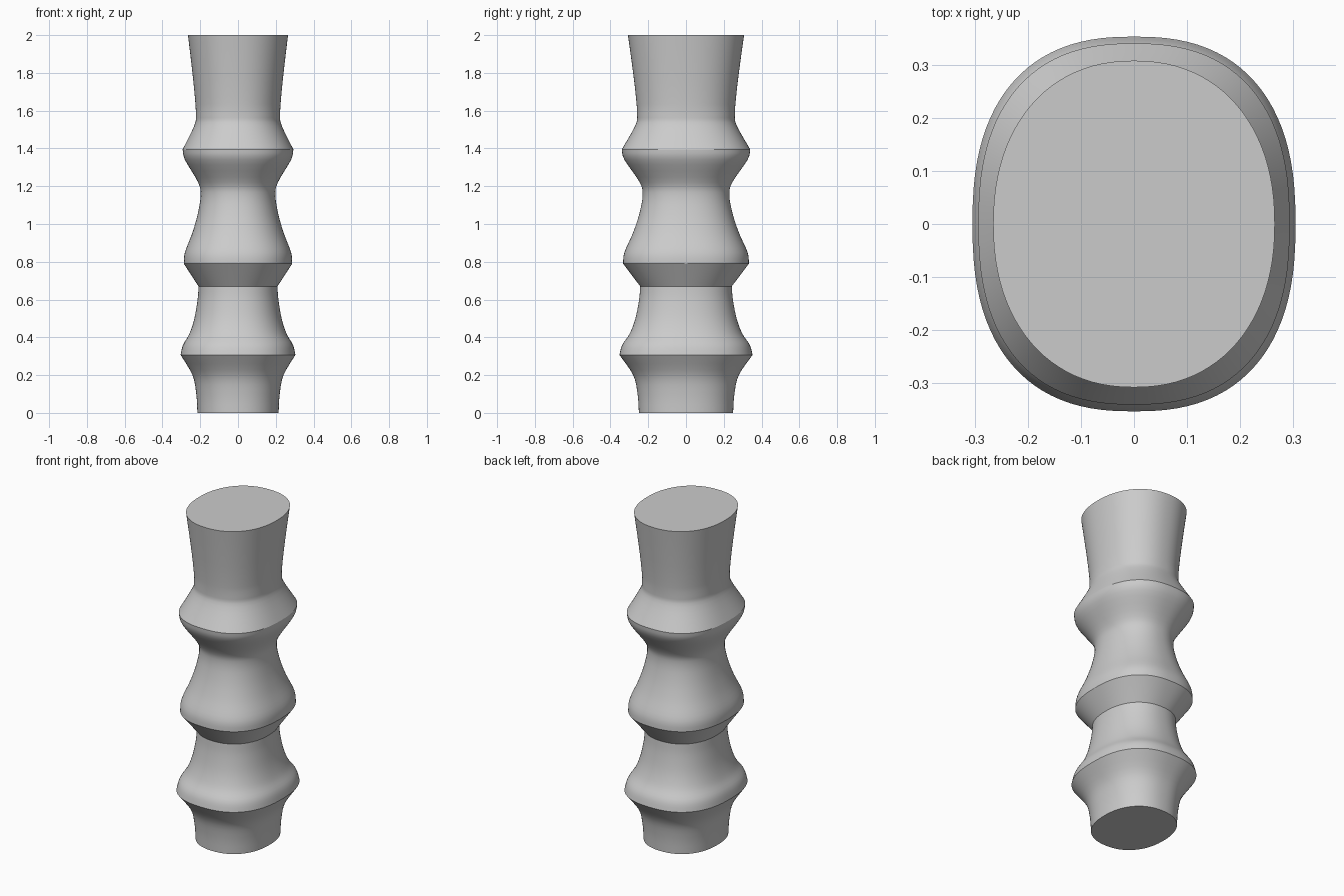
import bpy, bmesh, math

if "Cube" in bpy.data.objects:
    bpy.data.objects.remove(bpy.data.objects["Cube"])

SIDES, STEPS, DEPTH = 96, 4, 1.16

# Half-width profile (height, radius), split where the stalk has a hard ridge
SECTIONS = [
    [(0, .215), (.1, .221), (.2, .241), (.307, .304)],
    [(.307, .304), (.36, .291), (.42, .257), (.5, .231), (.6, .214), (.67, .209)],
    [(.67, .209), (.79, .287)],
    [(.79, .287), (.85, .281), (.95, .243), (1.05, .214), (1.15, .198),
     (1.22, .211), (1.34, .281), (1.395, .293)],
    [(1.395, .293), (1.52, .232), (1.58, .223), (1.7, .231), (1.85, .247), (2, .265)],
]


def smooth_path(pts):
    """Catmull-Rom samples through the points of one section."""
    p = [pts[0]] + pts + [pts[-1]]
    out = []
    for a, b, c, d in zip(p, p[1:], p[2:], p[3:]):
        for k in range(STEPS):
            t = k / STEPS
            out.append([.5 * (2 * q + (r - o) * t + (2 * o - 5 * q + 4 * r - s) * t * t
                              + (3 * q - o - 3 * r + s) * t ** 3)
                        for o, q, r, s in zip(a, b, c, d)])
    return out


def ring(bm, z, r):
    """Rounded-square loop, squarer where the stalk swells."""
    swell = min(1, max(0, (r - .2) * 10)) if z < 1.6 else 0
    e = 2 / (2.2 + .25 * swell)
    loop = []
    for i in range(SIDES):
        a = math.tau * i / SIDES
        c, s = math.cos(a), math.sin(a)
        loop.append(bm.verts.new((math.copysign(abs(c) ** e, c) * r,
                                  math.copysign(abs(s) ** e, s) * r * DEPTH, z)))
    return loop


# Stalk body
bm = bmesh.new()
profile = [p for sec in SECTIONS for p in smooth_path(sec)] + [SECTIONS[-1][-1]]
loops = [ring(bm, z, r) for z, r in profile]
for low, high in zip(loops, loops[1:]):
    for i in range(SIDES):
        j = (i + 1) % SIDES
        bm.faces.new((low[i], low[j], high[j], high[i]))
bm.faces.new(loops[0][::-1])
bm.faces.new(loops[-1])
for f in bm.faces:
    f.smooth = len(f.verts) == 4

# Hard ridges and end rims
creases = {sec[0][0] for sec in SECTIONS} | {2}
for e in bm.edges:
    za, zb = (v.co.z for v in e.verts)
    if abs(za - zb) < 1e-5 and any(abs(za - c) < 1e-4 for c in creases):
        e.smooth = False

mesh = bpy.data.meshes.new("ringed_stalk")
bm.to_mesh(mesh)
bm.free()
stalk = bpy.data.objects.new("ringed_stalk", mesh)
bpy.context.collection.objects.link(stalk)

# Plain grey
grey = bpy.data.materials.new("light_grey")
grey.use_nodes = True
colour = (.6, .6, .6, 1)
grey.diffuse_color = colour
grey.node_tree.nodes["Principled BSDF"].inputs["Base Color"].default_value = colour
mesh.materials.append(grey)
